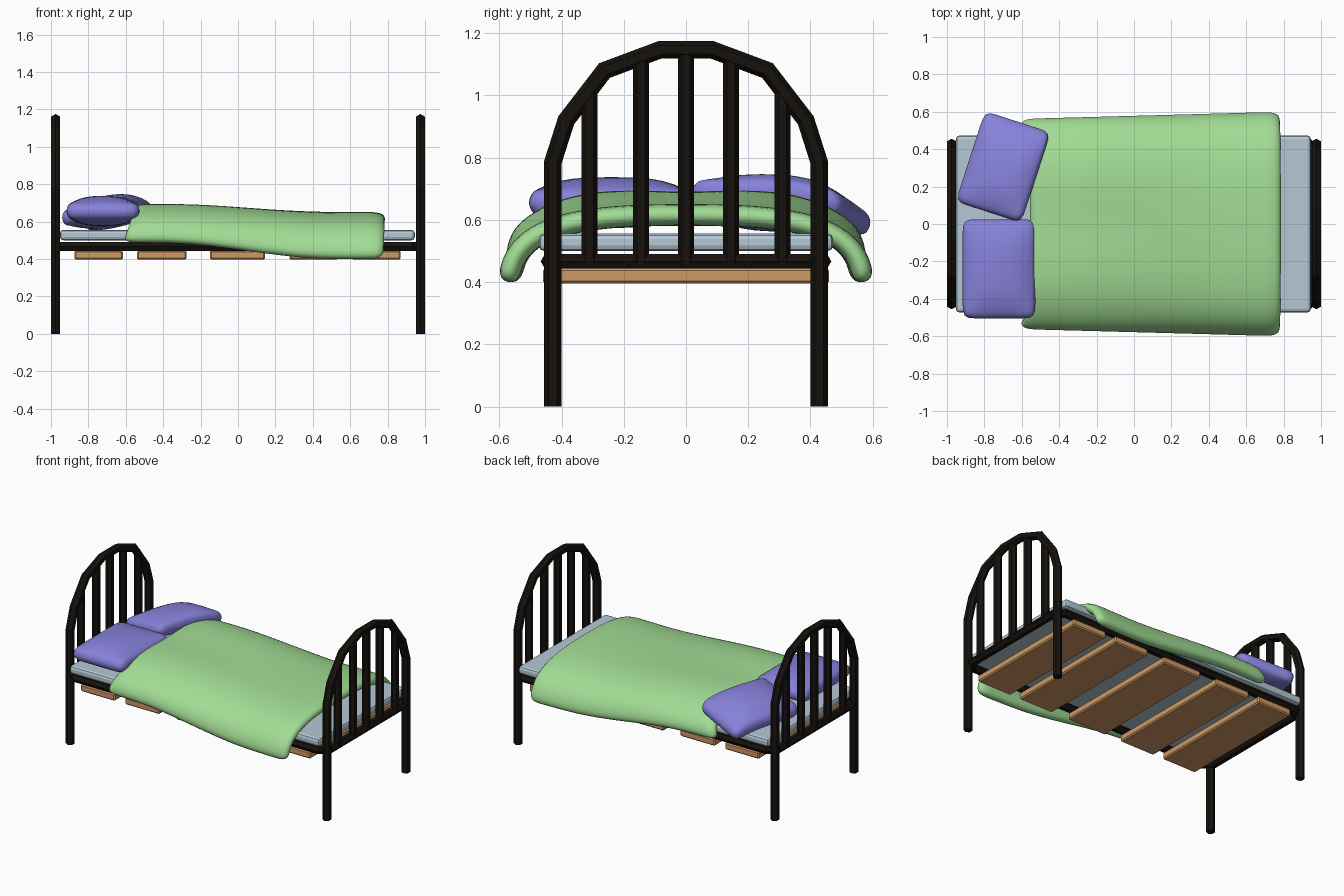
import bpy, bmesh, math
from mathutils import Vector

if "Cube" in bpy.data.objects:
    bpy.data.objects.remove(bpy.data.objects["Cube"])


def material(name, rgb):
    m = bpy.data.materials.new(name)
    m.diffuse_color = (*rgb, 1)
    m.use_nodes = True
    m.node_tree.nodes["Principled BSDF"].inputs["Base Color"].default_value = m.diffuse_color
    return m


IRON = material("dark_iron", (0.008, 0.006, 0.004))
WOOD = material("slat_wood", (0.62, 0.32, 0.13))
SHEET = material("mattress_cloth", (0.46, 0.58, 0.66))
GREEN = material("blanket_cloth", (0.36, 0.72, 0.30))
VIOLET = material("pillow_cloth", (0.24, 0.22, 0.70))


def add_object(name, bm, mat):
    me = bpy.data.meshes.new(name)
    bm.to_mesh(me)
    bm.free()
    me.materials.append(mat)
    ob = bpy.data.objects.new(name, me)
    bpy.context.collection.objects.link(ob)
    return ob


def smooth(ob, levels=2):
    if levels:
        ob.modifiers.new("subdivision", 'SUBSURF').levels = levels
        ob.modifiers["subdivision"].render_levels = levels
    for p in ob.data.polygons:
        p.use_smooth = True


def tube(name, path, r, side, closed=False):
    """Six-sided mitred tube along a flat path; side is the path plane's normal."""
    bm = bmesh.new()
    path, side, n = [Vector(p) for p in path], Vector(side), len(path)
    rings = []
    for i, p in enumerate(path):
        a = (p - path[i - 1]).normalized() if closed or i else None
        b = (path[(i + 1) % n] - p).normalized() if closed or i < n - 1 else None
        a, b = a or b, b or a
        t = (a + b).normalized()
        out = side.cross(t) / t.dot(a)
        rings.append([bm.verts.new(p + r * (out * math.cos(k * math.pi / 3)
                                            + side * math.sin(k * math.pi / 3)))
                      for k in range(6)])
    for i in range(n if closed else n - 1):
        q, s = rings[i], rings[(i + 1) % n]
        for k in range(6):
            bm.faces.new((q[k], q[(k + 1) % 6], s[(k + 1) % 6], s[k]))
    if not closed:
        bm.faces.new(rings[0])
        bm.faces.new(rings[-1])
    bmesh.ops.recalc_face_normals(bm, faces=bm.faces)
    return add_object(name, bm, IRON)


def box(name, x0, x1, y0, y1, z0, z1, mat, bevel, segments=1):
    bm = bmesh.new()
    bmesh.ops.create_cube(bm, size=1)
    for v in bm.verts:
        v.co = ((x0 + x1) / 2 + v.co.x * (x1 - x0), (y0 + y1) / 2 + v.co.y * (y1 - y0),
                (z0 + z1) / 2 + v.co.z * (z1 - z0))
    bmesh.ops.bevel(bm, geom=bm.edges[:], offset=bevel, segments=segments,
                    profile=0.5, affect='EDGES')
    return add_object(name, bm, mat)


# Head and foot arches with upright bars
half = [(0.428, 0), (0.428, 0.785), (0.385, 0.92), (0.262, 1.08), (0.083, 1.147)]
arch = [(-y, z) for y, z in half] + half[::-1]
for label, x in (("head", -0.975), ("foot", 0.975)):
    tube(label + "_arch", [(x, y, z) for y, z in arch], 0.028, (1, 0, 0))
    for i, (y, top) in enumerate([(-0.31, 1.015), (-0.145, 1.122), (0, 1.145),
                                  (0.145, 1.122), (0.31, 1.015)]):
        tube(f"{label}_bar_{i + 1}", [(x, y, 0.46), (x, y, top)], 0.026, (1, 0, 0))

# Rail running round the bed, with cut corners
X, Y, C = 0.972, 0.44, 0.05
tube("bed_rail", [(-X + C, -Y, 0.467), (X - C, -Y, 0.467), (X, -Y + C, 0.467), (X, Y - C, 0.467),
                  (X - C, Y, 0.467), (-X + C, Y, 0.467), (-X, Y - C, 0.467), (-X, -Y + C, 0.467)],
     0.027, (0, 0, 1), closed=True)

# Wooden slats
for i, (a, b) in enumerate([(-0.875, -0.615), (-0.54, -0.275), (-0.15, 0.145),
                            (0.275, 0.535), (0.61, 0.87)]):
    box(f"slat_{i + 1}", a, b, -0.46, 0.46, 0.396, 0.445, WOOD, 0.008)

# Mattress
box("mattress", -0.952, 0.945, -0.473, 0.473, 0.50, 0.556, SHEET, 0.018, 2)

# Blanket: cross-sections (y, z) blended from the head end to the foot end
head = [(0, 0.688), (0.2, 0.698), (0.34, 0.685), (0.44, 0.652), (0.52, 0.605), (0.56, 0.555), (0.568, 0.49)]
foot = [(0, 0.652), (0.2, 0.649), (0.34, 0.633), (0.46, 0.603), (0.545, 0.55), (0.594, 0.48), (0.61, 0.405)]
bm = bmesh.new()
rows, NX = [], 12
for i in range(NX + 1):
    u = i / NX
    t = min(1, max(0, (u - 0.15) / 0.65))
    t = t * t * (3 - 2 * t)
    row = []
    for j in range(-6, 7):
        h, f = head[abs(j)], foot[abs(j)]
        y = h[0] + (f[0] - h[0]) * u
        z = h[1] + (f[1] - h[1]) * t
        x0 = -0.56 - 0.06 * (j / 6) ** 2
        x = x0 + (0.79 - 0.01 * (j / 6) ** 2 - x0) * u
        row.append(bm.verts.new((x, math.copysign(y, j), z)))
    rows.append(row)
for a, b in zip(rows, rows[1:]):
    for j in range(12):
        bm.faces.new((a[j], b[j], b[j + 1], a[j + 1]))
blanket = add_object("blanket", bm, GREEN)
solid = blanket.modifiers.new("thickness", 'SOLIDIFY')
solid.thickness, solid.offset = 0.07, -1
smooth(blanket)


# Pillows: puffed boxes, optionally tilted and drooping at the outer end
def pillow(name, loc, sx, sy, sz, turn=0, tilt=0, droop=0):
    bm = bmesh.new()
    bmesh.ops.create_cube(bm, size=2)
    bmesh.ops.subdivide_edges(bm, edges=bm.edges[:], cuts=5, use_grid_fill=True)
    for v in bm.verts:
        u, w, h = v.co
        puff = 0.52 + 0.48 * (1 - abs(u) ** 3) * (1 - abs(w) ** 4)
        rim = 1 - 0.08 * h * h
        v.co = (u * sx * rim, w * sy * rim,
                h * sz * puff + tilt * u - droop * max(0, w) ** 2)
    ob = add_object(name, bm, VIOLET)
    ob.location, ob.rotation_euler.z = loc, turn
    smooth(ob, 1)


pillow("front_pillow", (-0.722, -0.24, 0.656), 0.195, 0.265, 0.082)
pillow("back_pillow", (-0.70, 0.305, 0.655), 0.185, 0.255, 0.082,
       turn=math.radians(-18), tilt=0.035, droop=0.035)
